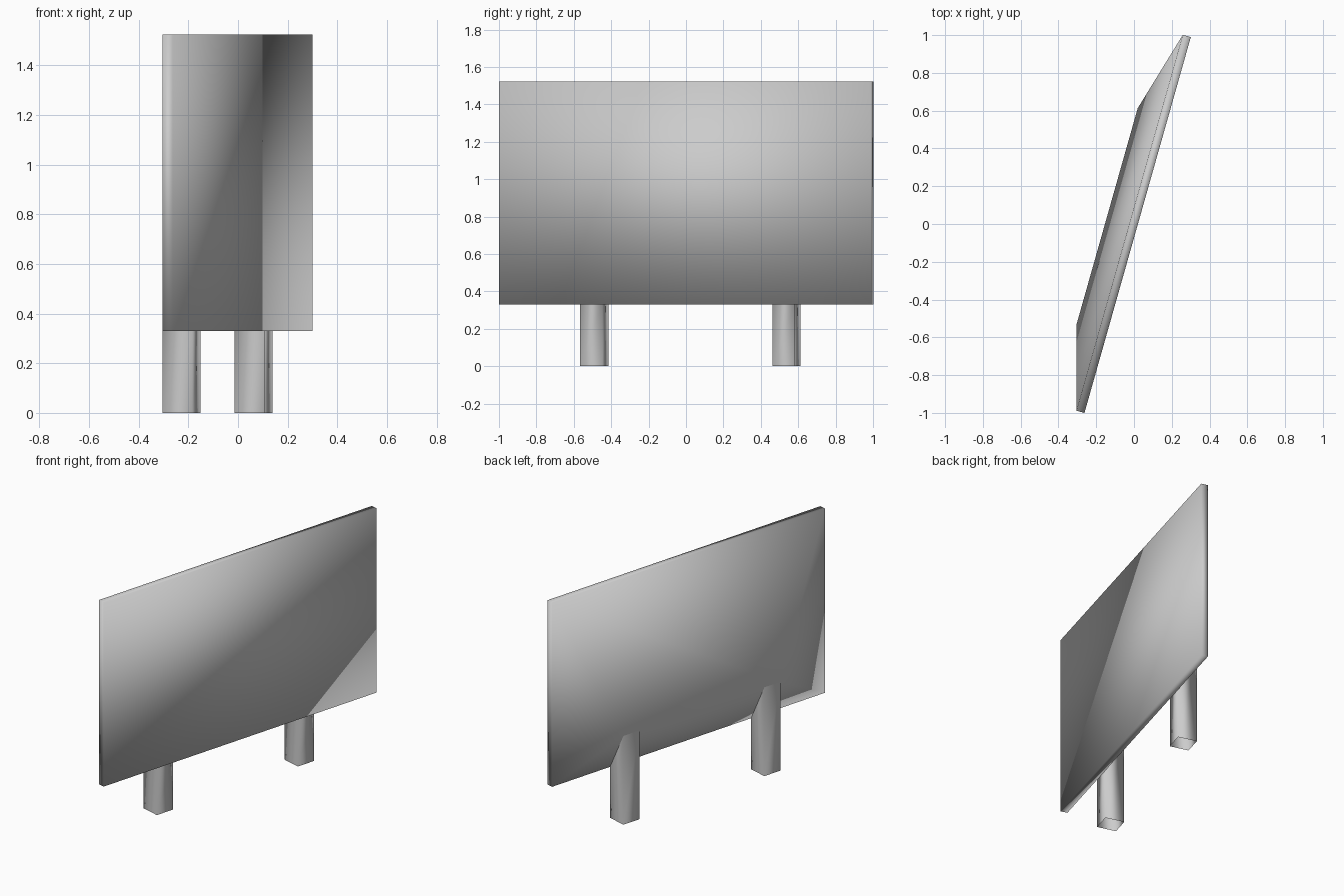
import bpy, math

if "Cube" in bpy.data.objects:
    bpy.data.objects.remove(bpy.data.objects["Cube"])

# Local frame: x runs along the board, y points out of its back
TURN = math.radians(90 - 15.8)
HALF, LOW, HIGH = 1.034, 0.33, 1.523     # board half length, bottom, top
BACK, FRONT = 0.024, -0.020              # back and front planes of the board
RIDGE_X, RIDGE_Y, RIDGE_Z = 0.595, 0.148, 0.575
LEG = 0.122


def make_object(name, verts, faces):
    mesh = bpy.data.meshes.new(name)
    mesh.from_pydata(verts, [], faces)
    mesh.shade_smooth()
    mesh.update()
    obj = bpy.data.objects.new(name, mesh)
    bpy.context.collection.objects.link(obj)
    obj.rotation_euler.z = TURN
    return obj


# Board: flat front, back swelling out to a low ridge
def rim(y):
    return [(x, y, z) for x, z in
            [(-HALF, LOW), (HALF, LOW), (HALF, HIGH), (-HALF, HIGH)]]


ridge = [(x, RIDGE_Y, RIDGE_Z) for x in (-RIDGE_X, RIDGE_X)]
sides = [(i, i + 4, (i + 1) % 4 + 4, (i + 1) % 4) for i in range(4)]
swell = [(4, 8, 9, 5), (5, 9, 6), (6, 9, 8, 7), (7, 8, 4)]
make_object("board", rim(FRONT) + rim(BACK) + ridge, [(0, 1, 2, 3)] + sides + swell)

# Legs: open square tubes whose tops follow the sloped underside
for side, name in ((-1, "left_leg"), (1, "right_leg")):
    x0, x1 = sorted((side * RIDGE_X, side * (RIDGE_X - LEG)))
    corners = [(x0, BACK, LOW), (x1, BACK, LOW),
               (x1, RIDGE_Y, RIDGE_Z), (x0, RIDGE_Y, RIDGE_Z)]
    verts = [(x, y, 0) for x, y, _ in corners] + corners
    make_object(name, verts,
                [(i, (i + 1) % 4, (i + 1) % 4 + 4, i + 4) for i in range(4)])
